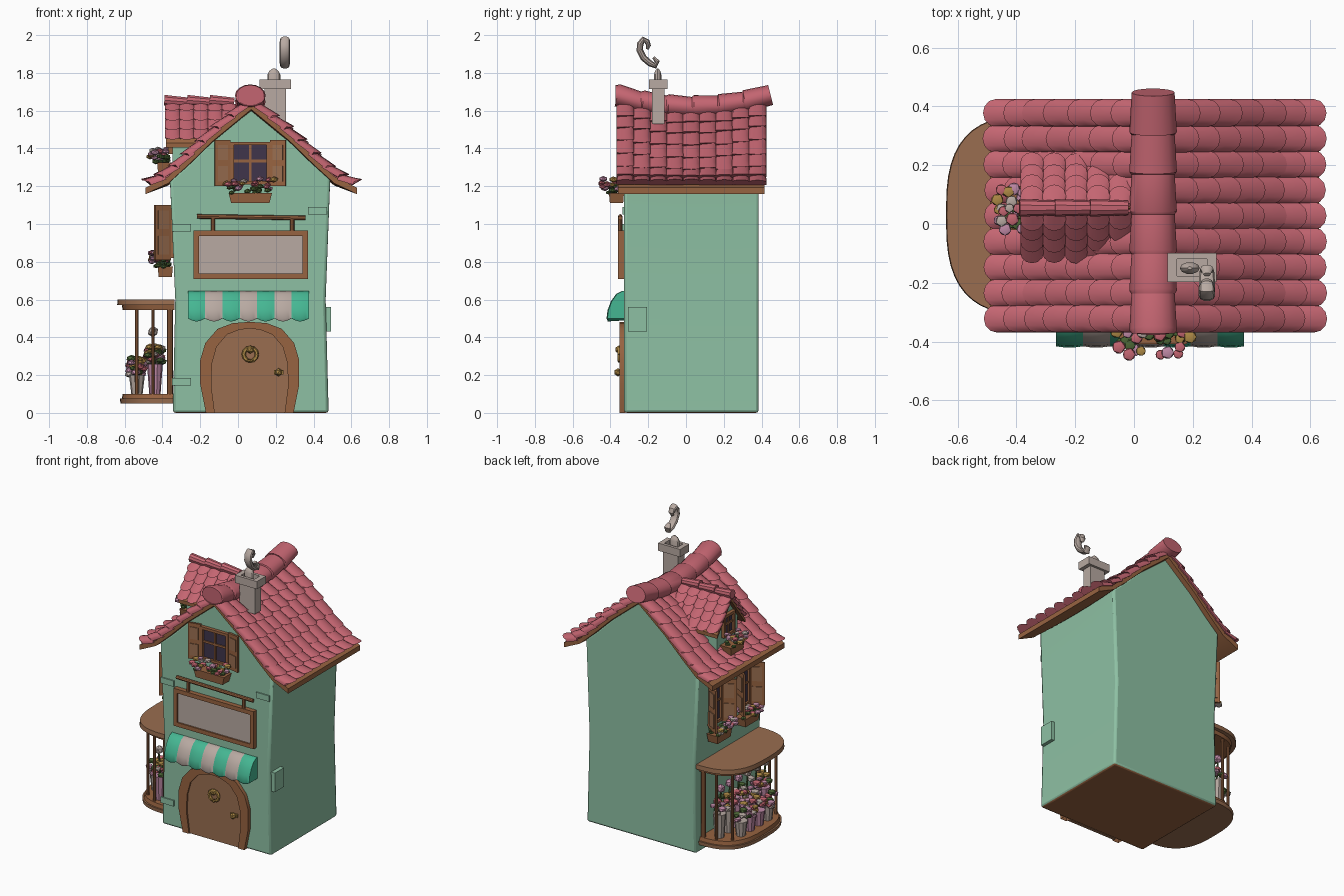
import bpy, bmesh, math, random
from mathutils import Vector, Matrix

if "Cube" in bpy.data.objects:
    bpy.data.objects.remove(bpy.data.objects["Cube"])

random.seed(4)
COLOURS = [("wall_green", (.27, .53, .37)), ("roof_rose", (.55, .13, .165)), ("trim_wood", (.31, .125, .052)),
           ("plank_wood", (.32, .155, .08)), ("awning_green", (.06, .47, .29)), ("cream", (.48, .40, .36)),
           ("window_dark", (.05, .036, .07)), ("gold", (.42, .25, .06)), ("mauve", (.52, .25, .38)),
           ("leaf", (.07, .13, .035))]
WALL, ROOF, TRIM, PLANK, AWN, CREAM, DARK, GOLD, MAUVE, LEAF = range(10)
MATS = []
for n, c in COLOURS:
    m = bpy.data.materials.new(n)
    m.diffuse_color = (*c, 1)
    m.use_nodes = True
    m.node_tree.nodes["Principled BSDF"].inputs["Base Color"].default_value = m.diffuse_color
    MATS.append(m)


def part(name, bm, M=Matrix()):
    used = sorted({f.material_index for f in bm.faces})
    for f in bm.faces:
        f.material_index = used.index(f.material_index)
    bm.transform(M)
    bmesh.ops.recalc_face_normals(bm, faces=bm.faces)
    me = bpy.data.meshes.new(name)
    bm.to_mesh(me)
    bm.free()
    for i in used:
        me.materials.append(MATS[i])
    ob = bpy.data.objects.new(name, me)
    bpy.context.collection.objects.link(ob)
    return ob


def loft(bm, rings, mi):
    vs = [[bm.verts.new(p) for p in r] for r in rings]
    n = len(vs[0])
    fs = [bm.faces.new((a[i], a[(i + 1) % n], b[(i + 1) % n], b[i])) for a, b in zip(vs, vs[1:]) for i in range(n)]
    fs += [bm.faces.new(vs[0][::-1]), bm.faces.new(vs[-1])]
    for f in fs:
        f.material_index = mi
    return fs


def box(bm, c, s, mi, R=Matrix()):
    pts = lambda z: [R @ Vector((c[0] + x * s[0] / 2, c[1] + y * s[1] / 2, c[2] + z * s[2] / 2))
                     for x, y in ((-1, -1), (1, -1), (1, 1), (-1, 1))]
    loft(bm, [pts(-1), pts(1)], mi)


def ball(bm, c, r, mi, scale=(1, 1, 1)):
    M = Matrix.Translation(c) @ Matrix.Diagonal((*scale, 1))
    vs = bmesh.ops.create_icosphere(bm, subdivisions=1, radius=r, matrix=M)["verts"]
    for f in {f for v in vs for f in v.link_faces}:
        f.material_index = mi


def sweep(bm, pts, radii, mi, n=8, flat=1):
    pts = [Vector(p) for p in pts]
    rings = []
    for i, p in enumerate(pts):
        t = (pts[min(i + 1, len(pts) - 1)] - pts[max(i - 1, 0)]).normalized()
        a = Vector((0, 1, 0)) if abs(t.x) > .9 else Vector((1, 0, 0))
        b = t.cross(a).normalized()
        a = b.cross(t)
        r = radii if isinstance(radii, float) else radii[i]
        rings.append([p + r * (a * math.cos(k * math.tau / n) + b * flat * math.sin(k * math.tau / n)) for k in range(n)])
    loft(bm, rings, mi)


# roof shape: slope height by distance from the ridge, sagging in the middle
CX, CY = .07, .028
PROFILE = [(0, 1.655), (.2, 1.485), (.34, 1.345), (.44, 1.252), (.56, 1.192)]


def deck(d, y):
    for (a, za), (b, zb) in zip(PROFILE, PROFILE[1:]):
        if d <= b + 1e-6:
            z = za + (zb - za) * (d - a) / (b - a)
            break
    else:
        z = PROFILE[-1][1]
    return z - .06 * max(0, 1 - d / .555) * (1 - ((y - CY) / .4) ** 2)


def lerp_ys(a, b, n=6):
    return [a + (b - a) * i / n for i in range(n + 1)]


# house body
bm = bmesh.new()
rings = []
for y in lerp_ys(-.328, .385):
    g = lambda d: deck(d, y) - .025
    rings.append([(x, y, z) for x, z in ((-.345, 0), (.48, 0), (.464, .6), (.488, g(.418)), (CX + .34, g(.34)),
                  (CX + .2, g(.2)), (CX, g(0)), (CX - .2, g(.2)), (CX - .34, g(.34)), (-.36, g(.43)), (-.332, .6))])
loft(bm, rings, WALL)
bmesh.ops.recalc_face_normals(bm, faces=bm.faces)
for f in bm.faces:
    if f.normal.z < -.9 and f.calc_center_median().z < .1:
        f.material_index = TRIM
body = part("house_body", bm)
bv = body.modifiers.new("soft_corners", "BEVEL")
bv.width, bv.segments, bv.angle_limit = .015, 2, math.radians(60)

# wooden roof boards
bm = bmesh.new()
ds = [-.56, -.44, -.34, -.2, 0, .2, .34, .44, .56]
loft(bm, [[(CX + d, y, deck(abs(d), y)) for d in ds] + [(CX + d, y, deck(abs(d), y) - .045 + .02 * abs(d)) for d in ds[::-1]]
          for y in lerp_ys(-.36, .415)], TRIM)
part("roof_boards", bm)


def tile(bm, top, bot, across, w, h=.027):
    top, bot, across = Vector(top), Vector(bot), Vector(across)
    down = bot - top
    nrm = down.cross(across).normalized()
    if nrm.z < 0:
        nrm = -nrm
    us = [math.sin(math.radians(a)) for a in (-90, -60, -30, 0, 30, 60, 90)]
    lift = .02 + random.uniform(-.003, .004)
    rings = []
    for s in (0, .6, 1):
        ring = []
        for u in us:
            arc = math.sqrt(max(0, 1 - u * u))
            pull = .035 * (arc - 1) * s * down.normalized()
            ring.append(top + down * s + pull + across * u * w + nrm * (h * arc + lift * s))
        base = -.004 + (lift - .01) * s
        ring += [p + nrm * (base - lift * s - .004) for p in (ring[6], ring[0])]
        rings.append(ring)
    loft(bm, rings, ROOF)


# main roof tiles
bm = bmesh.new()
for side in (-1, 1):
    for j in range(9):
        y = -.322 + j * .0875
        for i in range(7):
            d1 = .565 - i * .074 + random.uniform(-.005, .005)
            d0 = max(.02, d1 - .11)
            tile(bm, (CX + side * d0, y, deck(d0, y)), (CX + side * d1, y, deck(d1, y)), (0, 1, 0), .047)
part("roof_tiles", bm)

# ridge caps
bm = bmesh.new()
for i in range(6):
    y0, y1 = -.372 + i * .135, -.372 + (i + 1) * .135 + .01
    z0, z1 = deck(0, y0) + .026, deck(0, y1) + .022
    sweep(bm, [(CX - .005, y0, z0), (CX - .005, y0 + .01, z0), (CX - .005, y1, z1)], [.074, .081, .073], ROOF, 16, .74)
part("ridge_caps", bm)

# dormer on the left slope
DY = .055
bm = bmesh.new()
loft(bm, [[(x, DY + y, z) for y, z in ((-.11, 1.2), (.11, 1.2), (.11, 1.465), (0, 1.61), (-.11, 1.465))] for x in (-.348, .02)], WALL)
part("dormer_wall", bm)
bm = bmesh.new()
loft(bm, [[(x, DY + y, z) for y, z in ((-.15, 1.43), (0, 1.635), (.15, 1.43), (.15, 1.405), (0, 1.605), (-.15, 1.405))]
          for x in (-.38, .0)], TRIM)
for side in (-1, 1):
    for j in range(5):
        for i in range(4):
            e = .155 - i * .037
            a = max(.005, e - .055)
            tile(bm, (-.347 + j * .075, DY + side * a, 1.635 - a * 1.37), (-.347 + j * .075, DY + side * e, 1.635 - e * 1.37),
                 (1, 0, 0), .04, .02)
for x in (-.39, -.27, -.15):
    sweep(bm, [(x, DY, 1.655), (x + .13, DY, 1.645)], [.03, .025], ROOF, 10)
part("dormer_roof", bm)

# chimney and curled smoke
bm = bmesh.new()
box(bm, (.197, -.148, 1.63), (.115, .066, .2), CREAM)
for s in (-1, 1):
    box(bm, (.197 + s * .067, -.148, 1.74), (.032, .098, .052), CREAM)
    box(bm, (.197, -.148 + s * .039, 1.74), (.104, .02, .052), CREAM)
part("chimney", bm)
bm = bmesh.new()
sweep(bm, [(.19, -.15, z) for z in (1.72, 1.79, 1.81, 1.822)], [.034, .034, .024, .008], CREAM, 10, .6)
path = [(-.205, 1.925), (-.198, 1.945), (-.206, 1.966), (-.225, 1.977), (-.242, 1.955), (-.245, 1.92), (-.225, 1.88),
        (-.19, 1.85), (-.162, 1.838), (-.152, 1.86), (-.172, 1.882)]
sweep(bm, [(.248, y, z) for y, z in path], [.012, .02, .024, .026, .028, .028, .028, .027, .025, .022, .012], CREAM, 10, .65)
part("smoke_curl", bm)


def blooms(bm, lo, hi, n, tints, r=.018):
    for _ in range(n):
        c = [random.uniform(a, b) for a, b in zip(lo, hi)]
        ball(bm, c, r * random.uniform(.8, 1.2), random.choice(tints), (1, 1, .65))


def frame(bm, w, h, t, z0, y, depth, mi):
    for s in (-1, 1):
        box(bm, (s * (w - t) / 2, y, z0 + h / 2), (t, depth, h), mi)
    for z in (z0 + t / 2, z0 + h - t / 2):
        box(bm, (0, y, z), (w - 2 * t, depth, t), mi)


# windows, with shutters and flower boxes
def window(name, M, w, h, shutter=0, swing=0, box_w=.2):
    bm = bmesh.new()
    frame(bm, w, h, .018, 0, -.008, .03, TRIM)
    box(bm, (0, -.002, h / 2), (w - .03, .012, h - .03), DARK)
    box(bm, (0, -.008, h / 2), (.014, .014, h - .03), TRIM)
    box(bm, (0, -.008, h * .55), (w - .03, .014, .014), TRIM)
    part(name, bm, M)
    for s in (-1, 1):
        if shutter:
            bm = bmesh.new()
            H = Matrix.Translation((s * w / 2, -.012, 0)) @ Matrix.Rotation(-s * swing, 4, 'Z')
            box(bm, (s * shutter / 2, 0, h / 2), (shutter, .014, h + .02), TRIM, H)
            for z in (.25, .75):
                box(bm, (s * shutter / 2, 0, h * z), (shutter * .65, .024, h * .36), PLANK, H)
            part(name + "_shutter", bm, M @ H.inverted() @ H)
    bm = bmesh.new()
    loft(bm, [[(x * box_w * k, -.04 + y * .04 * k, z) for x, y in ((-.5, -1), (.5, -1), (.5, 1), (-.5, 1))]
              for z, k in ((-.1, .88), (-.045, 1))], TRIM)
    blooms(bm, (-box_w * .5, -.09, -.045), (box_w * .5, -.02, -.01), 16, [LEAF])
    blooms(bm, (-box_w * .55, -.12, -.025), (box_w * .55, -.03, .03), 20, [ROOF, MAUVE, CREAM, GOLD, MAUVE, ROOF], .021)
    part(name + "_flower_box", bm, M)


window("front_window", Matrix.Translation((.065, -.328, 1.21)), .21, .225, .085, math.radians(12), .23)
LEFT = Matrix.Rotation(-math.pi / 2, 4, 'Z')
for y in (.19, -.11):
    window("side_window", Matrix.Translation((-.345, y, .82)) @ LEFT, .13, .27, .095, math.radians(62), .16)
window("dormer_window", Matrix.Translation((-.348, DY, 1.37)) @ LEFT, .12, .15, 0, 0, .15)

# arched door
DX = .062
half_o = [(.232, 0), (.262, .15), (.262, .28), (.235, .37), (.17, .445), (.09, .475)]
half_i = [(.185, 0), (.203, .14), (.2, .26), (.175, .35), (.12, .415), (.055, .44)]
full = lambda h, top: h + [(0, top)] + [(-x, z) for x, z in h[::-1]]
outer, inner = full(half_o, .482), full(half_i, .447)
bm = bmesh.new()
rows = [[bm.verts.new((DX + x, y, z)) for x, z in o] for o, y in ((outer, -.32), (outer, -.353), (inner, -.353), (inner, -.32))]
for a, b in zip(rows, rows[1:]):
    for i in range(len(a) - 1):
        bm.faces.new((a[i], a[i + 1], b[i + 1], b[i])).material_index = TRIM
part("door_frame", bm)
bm = bmesh.new()
loft(bm, [[(DX + x, y, z) for x, z in inner] for y in (-.342, -.32)], PLANK)
part("door", bm)
bm = bmesh.new()
sweep(bm, [(.065 + .035 * math.cos(a * .524), -.352, .31 + .035 * math.sin(a * .524)) for a in range(13)], .011, GOLD, 6)
ball(bm, (.065, -.355, .335), .022, GOLD)
ball(bm, (.215, -.36, .215), .022, GOLD)
box(bm, (.215, -.345, .215), (.05, .012, .022), GOLD)
part("door_brass", bm)

# striped awning with scalloped hem
arc = [(-.335, .645), (-.365, .63), (-.393, .59), (-.41, .545), (-.416, .5)]
w = .64 / 7
bm = bmesh.new()
for i in range(7):
    rings = []
    for k in range(7):
        b = math.sin(math.pi * k / 6)
        x = -.265 + (i + k / 6) * w
        rings.append([(x, y - .005 * b, z) for y, z in arc] + [(x, -.414, .5 - .016 * b), (x, -.32, .5 - .01 * b), (x, -.32, .645)])
    loft(bm, rings, CREAM if i % 2 else AWN)
part("awning", bm)

# hanging sign
bm = bmesh.new()
frame(bm, .605, .255, .028, .71, -.342, .036, TRIM)
box(bm, (0, -.338, .838), (.56, .024, .21), CREAM)
sweep(bm, [(-.285, -.348, 1.04), (.29, -.348, 1.032)], .012, TRIM)
for x in (-.2, .22):
    sweep(bm, [(x, -.348, .96), (x, -.348, 1.03)], .011, TRIM)
part("sign", bm, Matrix.Translation((.067, 0, 0)))


# bay display on the left
def bay(a, b, z, n=24):
    pw = lambda v: math.copysign(abs(v) ** .7, v)
    return [(-.335 - a * pw(math.sin(math.pi * i / n)), .03 + b * pw(math.cos(math.pi * i / n)), z) for i in range(n + 1)]


for name, z0, z1, z2 in (("bay_top", .6, .57, .545), ("bay_base", .05, .075, .1)):
    bm = bmesh.new()
    k = 0 if name == "bay_top" else .015
    loft(bm, [bay(.302 - k, .338 - k, z0), bay(.305 - k, .34 - k, z1)], PLANK)
    loft(bm, [bay(.28, .315, z1), bay(.275, .31, z2)], TRIM)
    part(name, bm)
bm = bmesh.new()
for s in (-1, 1):
    for x, e, r in ((-.36, .295, .016), (-.45, .285, .009), (-.535, .235, .009)):
        sweep(bm, [(x, .03 + s * e, .08), (x, .03 + s * e, .56)], r, TRIM)
part("bay_posts", bm)
bm = bmesh.new()
for x, n, z in ((-.535, 4, .1), (-.44, 6, .16)):
    for i in range(n):
        y = .03 + (i - (n - 1) / 2) * .095
        tint = random.choice([MAUVE, CREAM, AWN, MAUVE])
        sweep(bm, [(x, y, .1), (x, y, z + .1)], [.03, .042], tint, 10)
        blooms(bm, (x - .04, y - .04, z + .1), (x + .04, y + .04, z + .19), 12, [MAUVE, CREAM, MAUVE, GOLD, ROOF, LEAF], .026)
        if n == 6:
            sweep(bm, [(x, y, z + .1), (x - .01, y, z + .24)], .006, LEAF, 5)
            ball(bm, (x - .01, y, z + .27), .03, random.choice([MAUVE, CREAM]))
part("bay_flowers", bm)

# raised plaster patches
bm = bmesh.new()
box(bm, (.475, -.257, .495), (.035, .1, .13), WALL)
for x, z in ((-.3, .165), (-.3, .98), (.42, 1.07)):
    box(bm, (x, -.33, z), (.1, .012, .04), WALL)
part("plaster_patches", bm)

for ob in bpy.context.collection.objects:
    ob.select_set(True)
bpy.context.view_layer.objects.active = body
bpy.ops.object.shade_smooth_by_angle(angle=math.radians(35))
